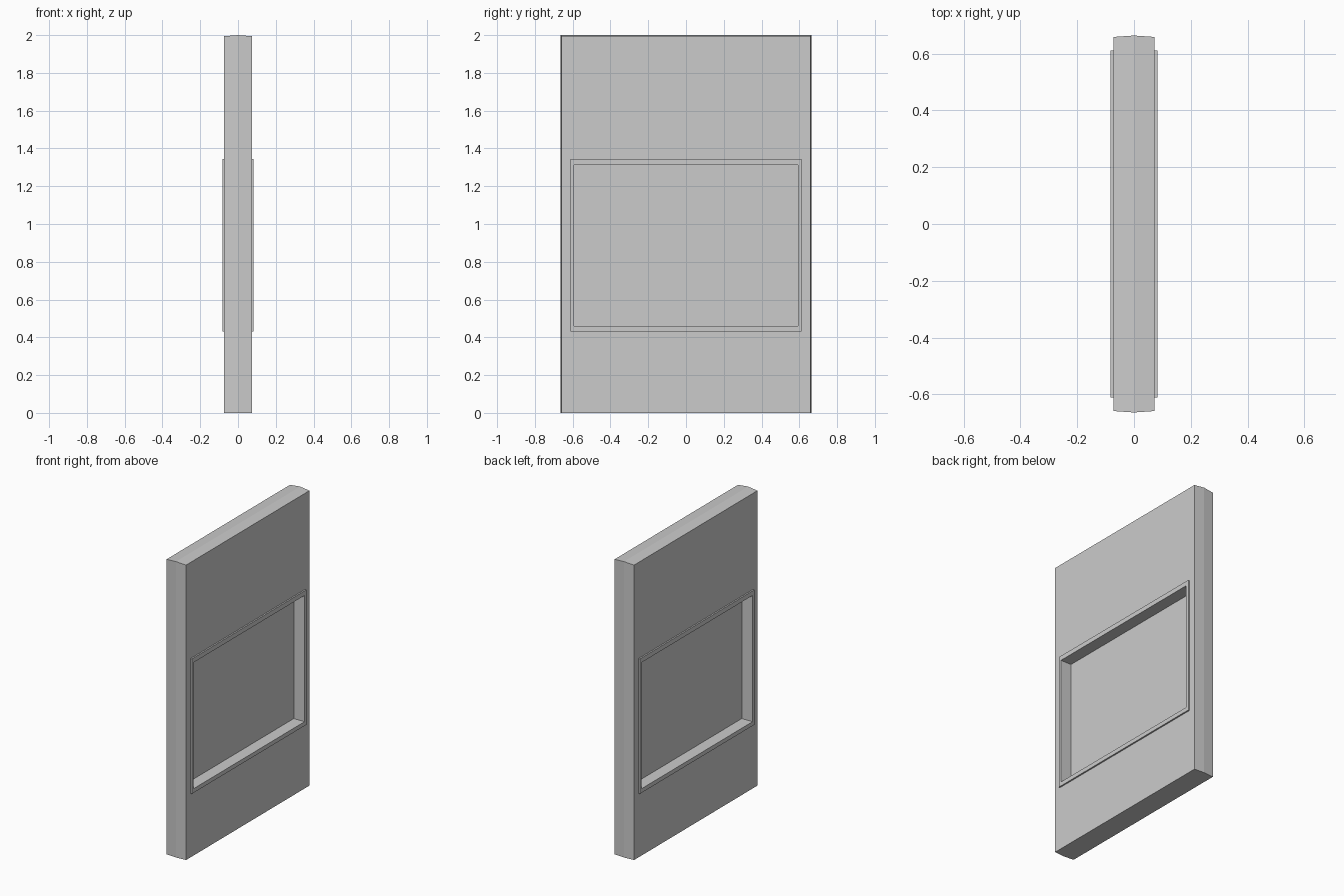
import bpy, bmesh

if "Cube" in bpy.data.objects:
    bpy.data.objects.remove(bpy.data.objects["Cube"])


def rect(bm, x, half, low, high):
    return [bm.verts.new((x, y, z)) for y, z in
            ((-half, low), (half, low), (half, high), (-half, high))]


def ring_solid(name, outer, inner):
    """Rectangular ring through x; outer and inner are (x, half_width, low, high) sections."""
    bm = bmesh.new()
    loops = [rect(bm, *s) for s in outer] + [rect(bm, *s) for s in reversed(inner)]
    for a, b in zip(loops, loops[1:] + loops[:1]):
        for i in range(4):
            j = (i + 1) % 4
            bm.faces.new((a[i], a[j], b[j], b[i]))
    bmesh.ops.recalc_face_normals(bm, faces=bm.faces[:])
    mesh = bpy.data.meshes.new(name)
    bm.to_mesh(mesh)
    bm.free()
    obj = bpy.data.objects.new(name, mesh)
    bpy.context.collection.objects.link(obj)
    return obj


# Wall panel with a shallow ridge along its sides and top, and a window opening
T = 0.073
ring_solid("wall_panel",
           [(-T, 0.659, 0, 1.994), (0, 0.664, 0, 2.0), (T, 0.659, 0, 1.994)],
           [(x, 0.602, 0.445, 1.33) for x in (-T, T)])

# Window frame lining the opening and standing proud on both faces
F = 0.083
ring_solid("window_frame",
           [(x, 0.612, 0.432, 1.344) for x in (-F, F)],
           [(x, 0.592, 0.46, 1.313) for x in (-F, F)])

# Thin pane in the middle of the opening
bpy.ops.mesh.primitive_cube_add(size=1, location=(0, 0, 0.8865))
pane = bpy.context.object
pane.name = pane.data.name = "window_pane"
pane.scale = (0.006, 1.2, 0.87)
bpy.ops.object.transform_apply(location=False, rotation=False, scale=True)
